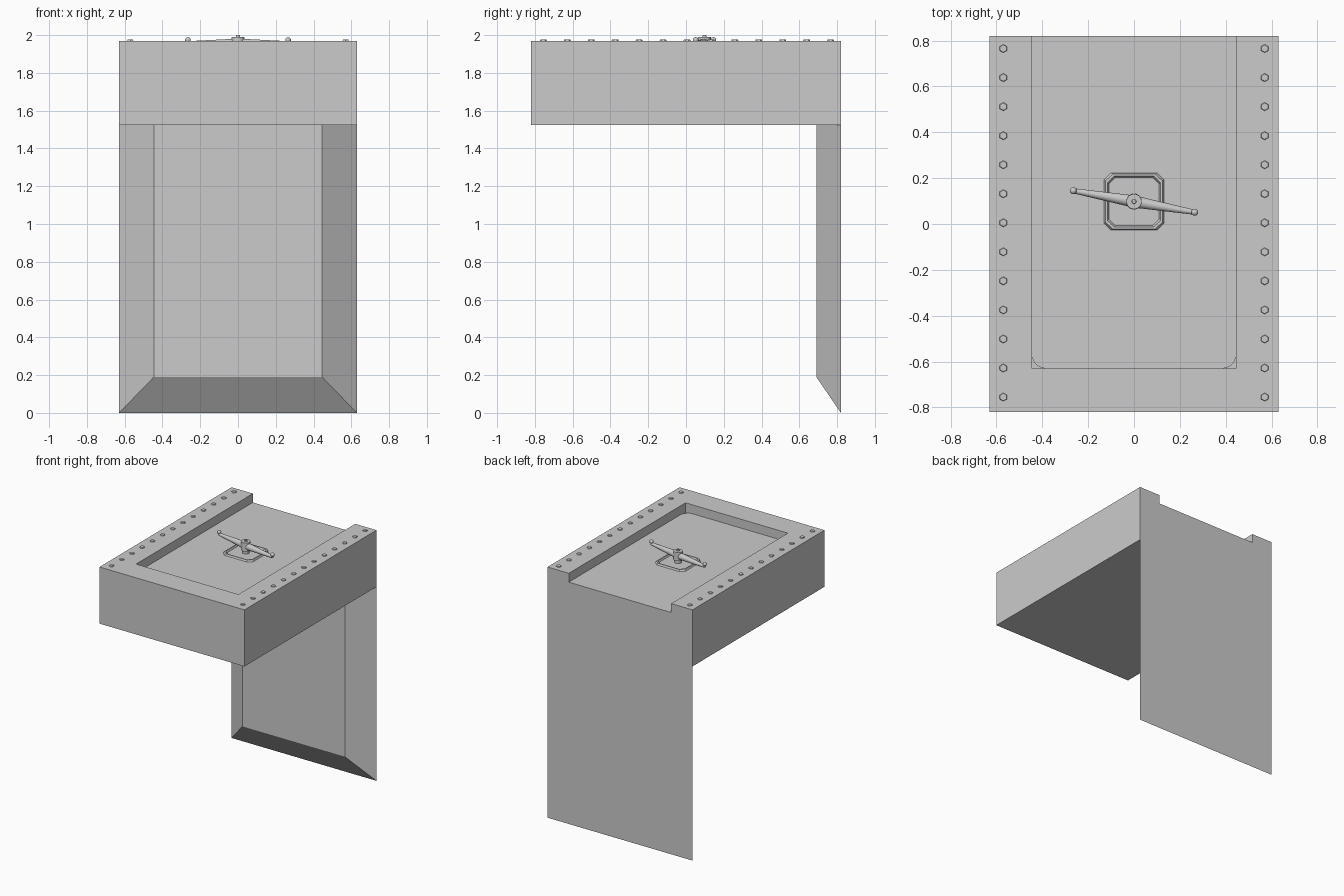
import bpy, bmesh, math
from mathutils import Vector

if "Cube" in bpy.data.objects:
    bpy.data.objects.remove(bpy.data.objects["Cube"])

W, D, TOP, LOW, FLOOR = 0.63, 0.82, 1.97, 1.525, 1.90
RX, RY = 0.445, -0.63          # recess half width and front edge


def make(name, bm, smooth=False):
    bmesh.ops.recalc_face_normals(bm, faces=bm.faces[:])
    me = bpy.data.meshes.new(name)
    bm.to_mesh(me)
    bm.free()
    ob = bpy.data.objects.new(name, me)
    bpy.context.collection.objects.link(ob)
    if smooth:
        bpy.ops.object.select_all(action='DESELECT')
        ob.select_set(True)
        bpy.context.view_layer.objects.active = ob
        bpy.ops.object.shade_smooth_by_angle(angle=math.radians(40))
    return ob


def prism(name, pts, z0, z1):
    bm = bmesh.new()
    f = bm.faces.new([bm.verts.new((x, y, z0)) for x, y in pts])
    ext = bmesh.ops.extrude_face_region(bm, geom=[f])
    bmesh.ops.translate(bm, vec=(0, 0, z1 - z0),
                        verts=[v for v in ext['geom'] if isinstance(v, bmesh.types.BMVert)])
    return make(name, bm)


def rect(x0, x1, y0, y1):
    return [(x0, y0), (x1, y0), (x1, y1), (x0, y1)]


def rod(name, a, b, r1, r2, seg=24):
    a, b = Vector(a), Vector(b)
    bm = bmesh.new()
    bmesh.ops.create_cone(bm, cap_ends=True, segments=seg, radius1=r1, radius2=r2, depth=(b - a).length)
    rot = Vector((0, 0, 1)).rotation_difference(b - a).to_matrix()
    bmesh.ops.rotate(bm, verts=bm.verts[:], matrix=rot)
    bmesh.ops.translate(bm, verts=bm.verts[:], vec=(a + b) / 2)
    return make(name, bm, seg > 8)


def boolean(target, tool, op):
    m = target.modifiers.new("bool", 'BOOLEAN')
    m.operation, m.solver, m.object = op, 'EXACT', tool
    bpy.context.view_layer.objects.active = target
    bpy.ops.object.modifier_apply(modifier=m.name)
    bpy.data.objects.remove(tool, do_unlink=True)


# top block
body = prism("hatch_body", rect(-W, W, -D, D), LOW, TOP)

# back panel: slab with sloped sides and sloped foot
bm = bmesh.new()
back = [bm.verts.new(p) for p in ((-W, D, 0), (W, D, 0), (W, D, LOW), (-W, D, LOW))]
front = [bm.verts.new(p) for p in ((-RX, 0.69, 0.19), (RX, 0.69, 0.19), (RX, 0.69, LOW), (-RX, 0.69, LOW))]
bm.faces.new(back)
bm.faces.new(front)
for i in range(4):
    j = (i + 1) % 4
    bm.faces.new((back[i], back[j], front[j], front[i]))
boolean(body, make("back_panel", bm), 'UNION')

# recess open to the back, with deeper pockets outside the rounded door corners
boolean(body, prism("recess_cutter", rect(-RX, RX, RY, D + 0.2), FLOOR, TOP + 0.2), 'DIFFERENCE')
R = 0.06
for s in (-1, 1):
    arc = [(s * (RX - R + R * math.cos(t)), RY + R - R * math.sin(t))
           for t in (math.pi / 2 * i / 8 for i in range(9))]
    boolean(body, prism("corner_cutter", arc + [(s * RX, RY)], FLOOR - 0.03, FLOOR + 0.03), 'DIFFERENCE')

# hex bolts along both rails
for s in (-1, 1):
    for i in range(13):
        y = -0.755 + i * 0.1267
        rod("bolt", (s * 0.57, y, TOP - 0.005), (s * 0.57, y, TOP + 0.007), 0.02, 0.016, 6)

# raised frame around the handle: bevelled ring with clipped corners
bm = bmesh.new()
rings = []
for h, z in ((0.130, FLOOR), (0.124, FLOOR + 0.013), (0.116, FLOOR + 0.013), (0.110, FLOOR)):
    c = h - 0.03
    pts = [(h, -c), (h, c), (c, h), (-c, h), (-h, c), (-h, -c), (-c, -h), (c, -h)]
    rings.append([bm.verts.new((x, 0.098 + y * 0.96, z)) for x, y in pts])
for k in range(4):
    a, b = rings[k], rings[(k + 1) % 4]
    for i in range(8):
        j = (i + 1) % 8
        bm.faces.new((a[i], a[j], b[j], b[i]))
make("handle_frame", bm)

# handle: spindle, hub, cap, two tapered arms with knobs
C = Vector((0, 0.098, 0))
rod("handle_spindle", C + Vector((0, 0, FLOOR - 0.01)), C + Vector((0, 0, 1.95)), 0.025, 0.025)
rod("handle_hub", C + Vector((0, 0, 1.925)), C + Vector((0, 0, 1.991)), 0.035, 0.033)
rod("handle_cap", C + Vector((0, 0, 1.985)), C + Vector((0, 0, 2.0)), 0.011, 0.009, 12)
for s in (-1, 1):
    end = C + Vector((s * 0.265, -s * 0.047, 1.957))
    rod("handle_arm", C + Vector((0, 0, 1.955)), end, 0.027, 0.011, 16)
    bm = bmesh.new()
    bmesh.ops.create_uvsphere(bm, u_segments=16, v_segments=10, radius=0.015)
    bmesh.ops.translate(bm, verts=bm.verts[:], vec=end + Vector((0, 0, 0.017)))
    make("handle_knob", bm, True)
